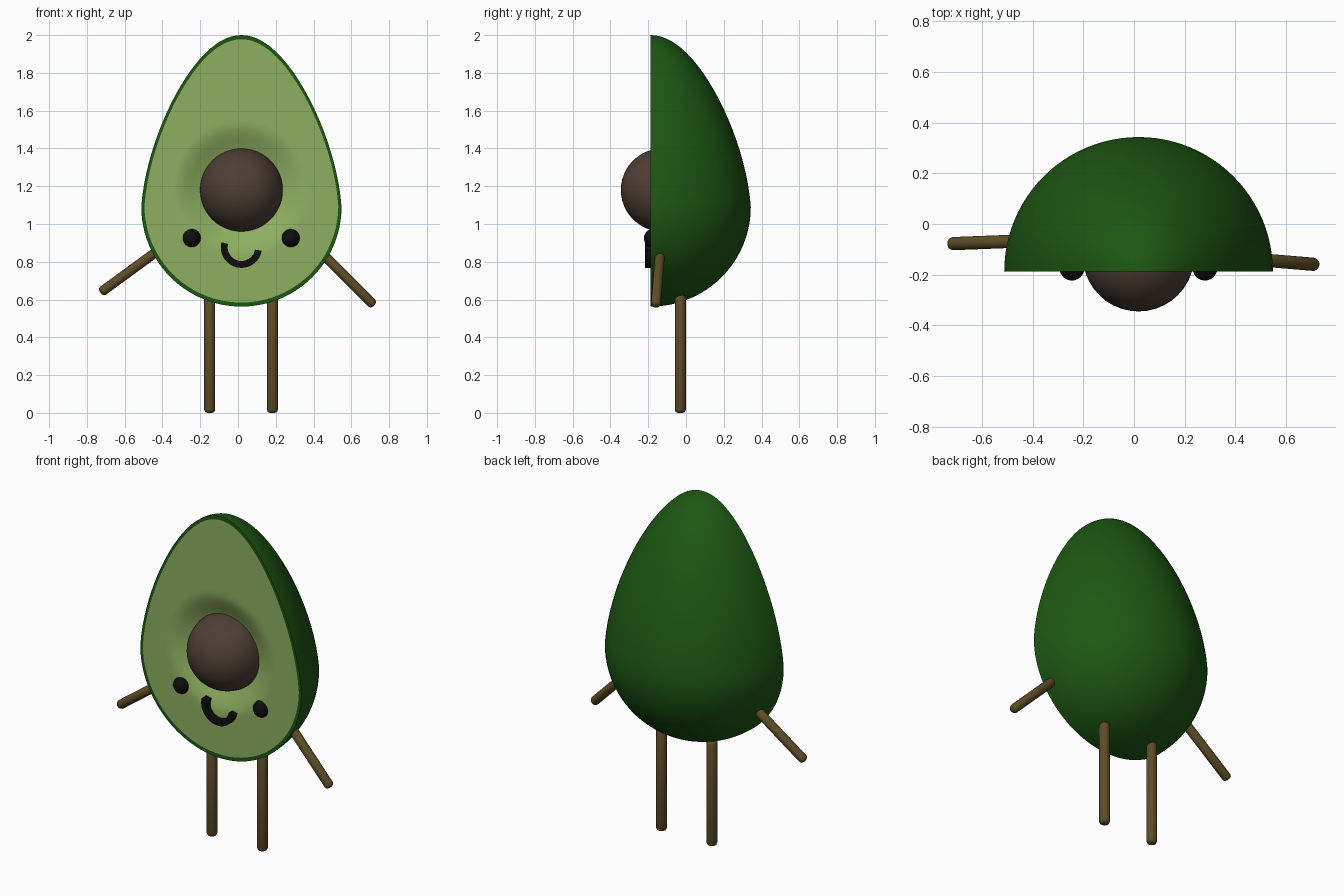
import bpy, bmesh, math
from mathutils import Vector

if "Cube" in bpy.data.objects:
    bpy.data.objects.remove(bpy.data.objects["Cube"])

CX, FY = 0.018, -0.187          # axis of the half egg, plane of the cut face
ZM, R, TOP, BOTTOM = 1.09, 0.53, 2.0, 0.563
PIT = Vector((CX, -0.125, 1.18))
PIT_R = 0.22


def material(name, rgb):
    m = bpy.data.materials.new(name)
    m.diffuse_color = (*rgb, 1)
    m.use_nodes = True
    m.node_tree.nodes["Principled BSDF"].inputs["Base Color"].default_value = m.diffuse_color
    return m


SKIN = material("skin_green", (0.012, 0.095, 0.006))
FLESH = material("flesh_green", (0.27, 0.43, 0.12))
BROWN = material("pit_brown", (0.075, 0.048, 0.034))
WOOD = material("stick_brown", (0.11, 0.075, 0.02))
BLACK = material("black", (0.004, 0.004, 0.004))


def finish(bm, name, mat, angle=40):
    bmesh.ops.remove_doubles(bm, verts=bm.verts, dist=1e-5)
    bmesh.ops.recalc_face_normals(bm, faces=bm.faces)
    me = bpy.data.meshes.new(name)
    bm.to_mesh(me)
    bm.free()
    ob = bpy.data.objects.new(name, me)
    bpy.context.collection.objects.link(ob)
    me.materials.append(mat)
    bpy.ops.object.select_all(action='DESELECT')
    ob.select_set(True)
    bpy.context.view_layer.objects.active = ob
    bpy.ops.object.shade_smooth_by_angle(angle=math.radians(angle))
    return ob


def skin_grid(bm, rows):
    vs = [[bm.verts.new(p) for p in row] for row in rows]
    for a, b in zip(vs, vs[1:]):
        for i in range(len(a) - 1):
            bm.faces.new((a[i], a[i + 1], b[i + 1], b[i]))


def egg(t):
    """Radius and height of the egg profile, t from 0 (bottom) to pi (top)."""
    u = -math.cos(t)
    if u < 0:
        return R * math.sin(t), ZM + u * (ZM - BOTTOM)
    return R * math.sin(t) * (1 - 0.22 * u ** 1.2), ZM + u * (TOP - ZM)


N = 48
profile = [egg(math.pi * i / N) for i in range(N + 1)]
outline = [(r, z) for r, z in profile] + [(-r, z) for r, z in profile[-2::-1]]
inner = [(x * 0.968, 1.272 + (z - 1.272) * 0.97) for x, z in outline]

# Half-egg skin with its thin rim on the cut face
bm = bmesh.new()
skin_grid(bm, [[(CX + r * math.cos(a), FY + r * math.sin(a), z) for r, z in profile]
               for a in (math.pi * k / N for k in range(N + 1))])
skin_grid(bm, [[(CX + x, FY, z) for x, z in ring] for ring in (outline, inner)])
finish(bm, "skin", SKIN)

# Flesh: rings from the pit out to the rim, sinking softly around the pit
bm = bmesh.new()
rows = []
for k in range(33):
    s = k / 32
    row = []
    for x, z in inner:
        p = Vector((CX + x * s, FY, PIT.z + (z - PIT.z) * s))
        d = math.hypot(p.x - PIT.x, p.z - PIT.z)
        f = min(max((0.36 - d) / 0.20, 0), 1)
        p.y += 0.06 * f * f * (3 - 2 * f)
        row.append(p)
    rows.append(row)
skin_grid(bm, rows)
finish(bm, "flesh", FLESH)


def ball(name, centre, radius, mat):
    bm = bmesh.new()
    bmesh.ops.create_uvsphere(bm, u_segments=40, v_segments=24, radius=radius)
    bmesh.ops.translate(bm, verts=bm.verts, vec=centre)
    finish(bm, name, mat)


# Pit and eyes
ball("pit", PIT, PIT_R, BROWN)
for side, x in (("left", -0.245), ("right", 0.28)):
    ball(side + "_eye", (x, -0.174, 0.925), 0.049, BLACK)

# Mouth: extruded arc band
bm = bmesh.new()
rows = []
for i in range(33):
    a = math.radians(166 + (350 - 166) * i / 32)
    c, s = math.cos(a), math.sin(a)
    rows.append([(CX + r * c, y, 0.877 + r * s) for r, y in
                 ((0.073, -0.17), (0.073, -0.216), (0.109, -0.216), (0.109, -0.17), (0.073, -0.17))])
skin_grid(bm, rows)
bmesh.ops.remove_doubles(bm, verts=bm.verts, dist=1e-5)
bmesh.ops.holes_fill(bm, edges=bm.edges, sides=4)
finish(bm, "mouth", BLACK)


def stick(name, start, end, radius):
    """Round stick with softened ends."""
    start, end = Vector(start), Vector(end)
    axis = end - start
    bm = bmesh.new()
    n, h, b = 24, axis.length, 0.016
    prof = [(0, 0), (radius - b, 0), (radius - b * 0.3, b * 0.3), (radius, b),
            (radius, h - b), (radius - b * 0.3, h - b * 0.3), (radius - b, h), (0, h)]
    skin_grid(bm, [[(r * math.cos(a), r * math.sin(a), z) for r, z in prof]
                   for a in (2 * math.pi * k / n for k in range(n + 1))])
    bmesh.ops.rotate(bm, verts=bm.verts, matrix=axis.to_track_quat('Z', 'Y').to_matrix())
    bmesh.ops.translate(bm, verts=bm.verts, vec=start)
    finish(bm, name, WOOD, 60)


# Arms and legs
stick("left_arm", (-0.42, -0.066, 0.862), (-0.728, -0.078, 0.637), 0.026)
stick("right_arm", (0.445, -0.137, 0.845), (0.72, -0.16, 0.569), 0.026)
for side, x in (("left", -0.15), ("right", 0.182)):
    stick(side + "_leg", (x, -0.03, 0.625), (x, -0.03, 0), 0.029)
